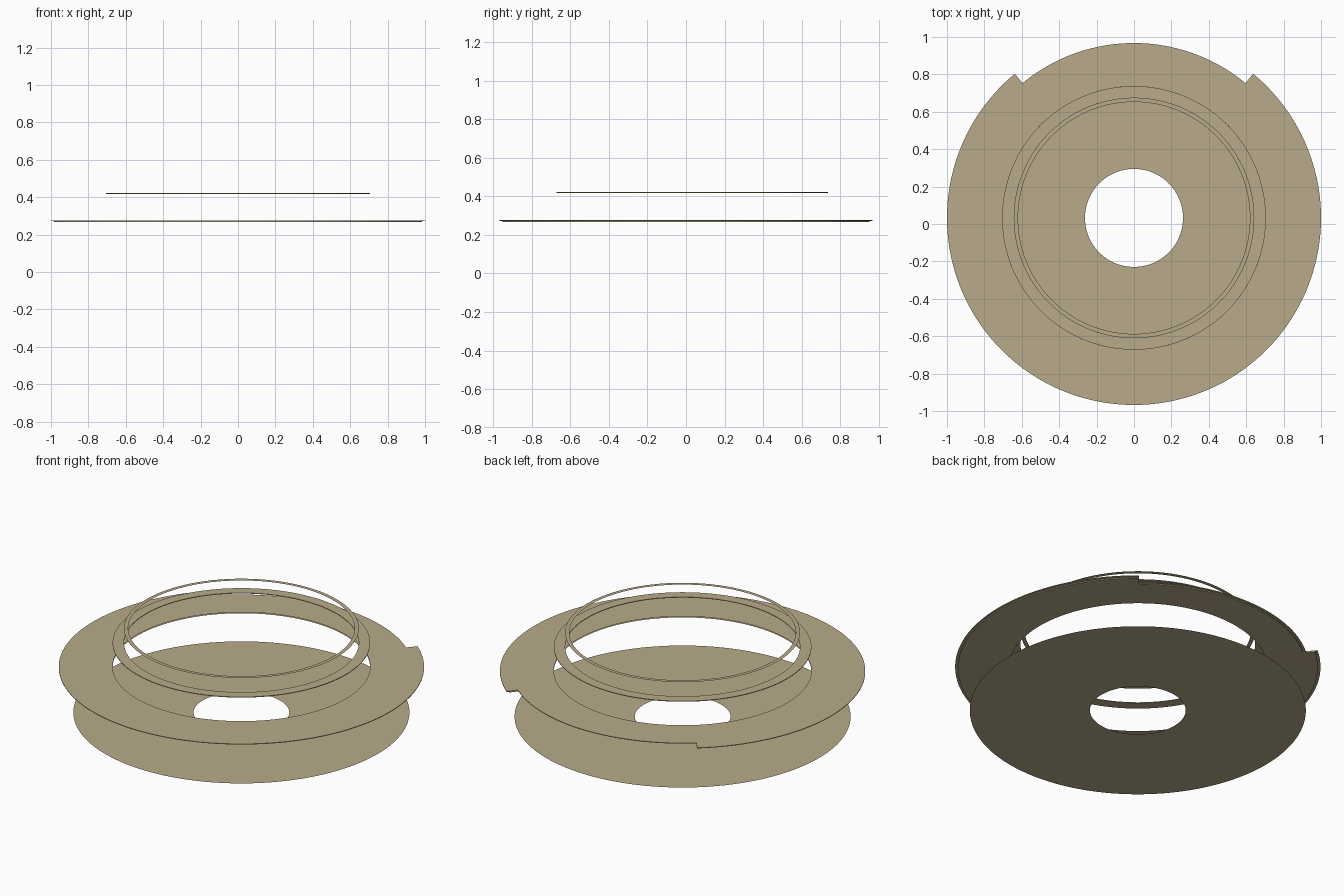
import bpy
import math

if "Cube" in bpy.data.objects:
    bpy.data.objects.remove(bpy.data.objects["Cube"])

CY = 0.0325          # all rings share an axis slightly behind the origin
SEG = 160
NOTCH = math.radians(50.4)

mat = bpy.data.materials.new("khaki tan")
mat.diffuse_color = (0.48, 0.41, 0.255, 1.0)
mat.use_nodes = True
mat.node_tree.nodes["Principled BSDF"].inputs["Base Color"].default_value = mat.diffuse_color

# Plain circle: list of (angle, notch depth)
CIRCLE = [(2 * math.pi * i / SEG, 0.0) for i in range(SEG)]


def notched_outline():
    """Circle whose rear arc is cut back by a radial step at each end."""
    a, b = NOTCH, math.pi - NOTCH
    rear = [(a + (b - a) * i / 40, 0.065) for i in range(41)]
    span = 2 * math.pi - (b - a)
    front = [(b + span * i / 130, 0.0) for i in range(131)]
    return rear + front


def loft(name, profile, outline=CIRCLE, closed=False):
    """Sweep profile (radius, z, follows_notch) round the axis."""
    n = len(outline)
    verts = []
    for r, z, follow in profile:
        for ang, cut in outline:
            rr = r - (cut if follow else 0.0)
            verts.append((rr * math.cos(ang), CY + rr * math.sin(ang), z))
    faces = []
    rows = len(profile)
    for k in range(rows if closed else rows - 1):
        m = (k + 1) % rows
        for i in range(n):
            j = (i + 1) % n
            # skip zero-width faces at the radial steps of the notch
            if outline[i][0] % (2 * math.pi) == outline[j][0] % (2 * math.pi) \
                    and not (profile[k][2] and profile[m][2]):
                continue
            faces.append((k * n + i, k * n + j, m * n + j, m * n + i))
    mesh = bpy.data.meshes.new(name)
    mesh.from_pydata(verts, [], faces)
    mesh.materials.append(mat)
    ob = bpy.data.objects.new(name, mesh)
    bpy.context.collection.objects.link(ob)
    return ob


# Flat base disc with a centre hole
loft("base_disc", [(0.92, 0.0, False), (0.262, 0.0, False)])

# Wide notched flange with a stepped underside
loft("notched_flange", [
    (0.705, 0.270, False), (0.985, 0.267, True), (0.985, 0.272, True),
    (1.0, 0.272, True), (1.0, 0.276, True), (0.705, 0.276, False)],
    notched_outline())

# Raised collar ring, very thin
loft("collar_ring", [
    (0.643, 0.418, False), (0.705, 0.418, False),
    (0.705, 0.422, False), (0.643, 0.422, False)], closed=True)

# Narrow flat ring at the top
loft("top_ring", [(0.643, 0.508, False), (0.62, 0.508, False)])
